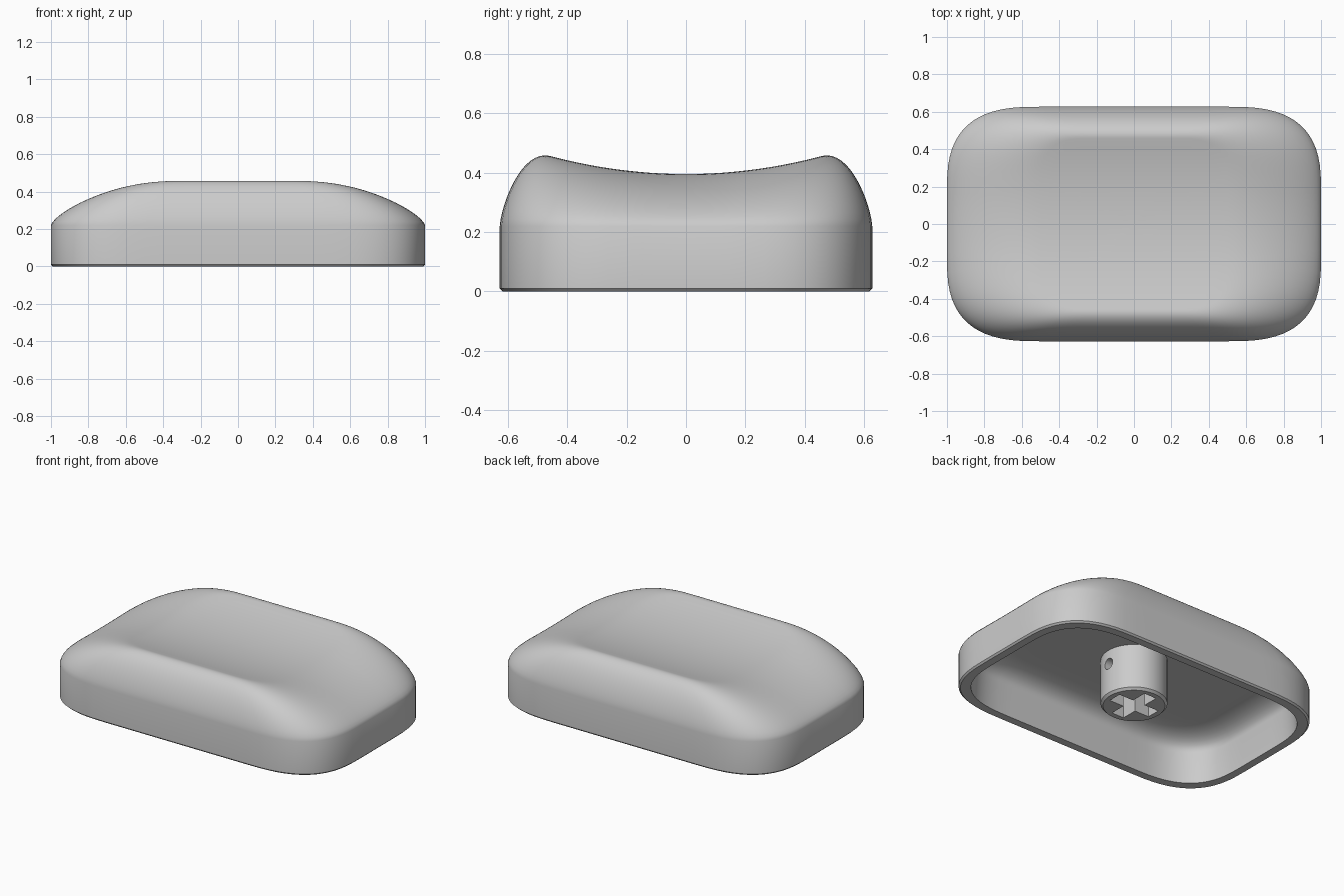
import bpy, bmesh, math

if "Cube" in bpy.data.objects:
    bpy.data.objects.remove(bpy.data.objects["Cube"])

SKIRT = 0.22            # height where the vertical skirt ends


def outline(a, b, ca, cb, steps=16, side=12, n=2.8):
    """Rounded rectangle, half sizes a, b, superelliptic corners ca by cb."""
    corner = []
    for i in range(steps + 1):
        t = math.pi / 2 * i / steps
        corner.append((a - ca + ca * max(math.cos(t), 0) ** (2 / n),
                       b - cb + cb * max(math.sin(t), 0) ** (2 / n)))
    quads = [corner,
             [(-x, y) for x, y in reversed(corner)],
             [(-x, -y) for x, y in corner],
             [(x, -y) for x, y in reversed(corner)]]
    pts = []
    for k, q in enumerate(quads):
        pts += q
        (x0, y0), (x1, y1) = q[-1], quads[(k + 1) % 4][0]
        pts += [(x0 + (x1 - x0) * j / side, y0 + (y1 - y0) * j / side)
                for j in range(1, side)]
    return pts


def dish(y):
    return 0.395 + 0.29 * y * y


def flat(pts, z):
    return [(x, y, z) for x, y in pts]


def finish(ob, angle=35):
    bpy.ops.object.select_all(action='DESELECT')
    ob.select_set(True)
    bpy.context.view_layer.objects.active = ob
    bpy.ops.object.shade_smooth_by_angle(angle=math.radians(angle))


# Cap shell: rings run from the inner ceiling, round the rim, up to the dish
CEIL = 0.30
rings = []
for s in (0.25, 0.5, 0.75):
    rings.append(flat([(x * s, y * s) for x, y in outline(0.73, 0.407, 0.35, 0.28)], CEIL))
for i in range(8, -1, -1):
    p = math.pi / 2 * i / 8
    k = 1 - math.cos(p)
    rings.append(flat(outline(0.93 - 0.2 * k, 0.557 - 0.15 * k,
                              0.45 - 0.1 * k, 0.40 - 0.12 * k),
                      0.2 + (CEIL - 0.2) * math.sin(p)))
rings.append(flat(outline(0.94, 0.567, 0.46, 0.41), 0))
rings.append(flat(outline(0.99, 0.617, 0.49, 0.44), 0))
rings.append(flat(outline(1, 0.627, 0.5, 0.45), 0.01))
STEPS = 18
for i in range(STEPS + 1):
    p = math.pi / 2 * i / STEPS
    k = 1 - math.cos(p)
    pts = outline(1 - 0.5 * k ** 0.75, 0.627 - 0.17 * k ** 0.7,
                  0.5 - 0.25 * k, 0.45 - 0.2 * k)
    rings.append([(x, y, SKIRT + (dish(y) - SKIRT) * math.sin(p)) for x, y in pts])
for i in range(9, 0, -1):
    rings.append([(x * i / 10, y * i / 10, dish(y * i / 10)) for x, y in pts])

bm = bmesh.new()
loops = [[bm.verts.new(c) for c in r] for r in rings]
n = len(loops[0])
for lo, hi in zip(loops, loops[1:]):
    for j in range(n):
        bm.faces.new((lo[j], lo[(j + 1) % n], hi[(j + 1) % n], hi[j]))
for loop, z in ((loops[0], CEIL), (loops[-1], dish(0))):
    c = bm.verts.new((0, 0, z))
    for j in range(n):
        bm.faces.new((loop[j], loop[(j + 1) % n], c))
bmesh.ops.recalc_face_normals(bm, faces=bm.faces)
mesh = bpy.data.meshes.new("cap_shell")
bm.to_mesh(mesh)
bm.free()
shell = bpy.data.objects.new("cap_shell", mesh)
bpy.context.collection.objects.link(shell)
finish(shell)

# Mounting stem with a chamfered lower edge
bpy.ops.mesh.primitive_cylinder_add(vertices=64, radius=0.195, depth=0.33,
                                    location=(0, 0, 0.165))
stem = bpy.context.object
stem.name = "stem"
bev = stem.modifiers.new("chamfer", 'BEVEL')
bev.width = 0.014
bev.segments = 1
bev.limit_method = 'ANGLE'
bpy.ops.object.modifier_apply(modifier="chamfer")


# Cross socket and side vent holes cut from the stem
def box(size, z):
    bpy.ops.mesh.primitive_cube_add(size=1, location=(0, 0, z))
    bpy.context.object.scale = size
    return bpy.context.object


cutters = [box((0.295, 0.088, 0.6), -0.03), box((0.088, 0.295, 0.6), -0.03)]
bpy.ops.mesh.primitive_cylinder_add(vertices=24, radius=0.035, depth=0.6,
                                    location=(0, 0, 0.21),
                                    rotation=(0, math.pi / 2, 0))
cutters.append(bpy.context.object)
for c in cutters:
    c.hide_render = True
    bpy.context.view_layer.objects.active = stem
    m = stem.modifiers.new("cut", 'BOOLEAN')
    m.operation = 'DIFFERENCE'
    m.solver = 'EXACT'
    m.object = c
    bpy.ops.object.modifier_apply(modifier="cut")
    bpy.data.objects.remove(c, do_unlink=True)
finish(stem, 30)
